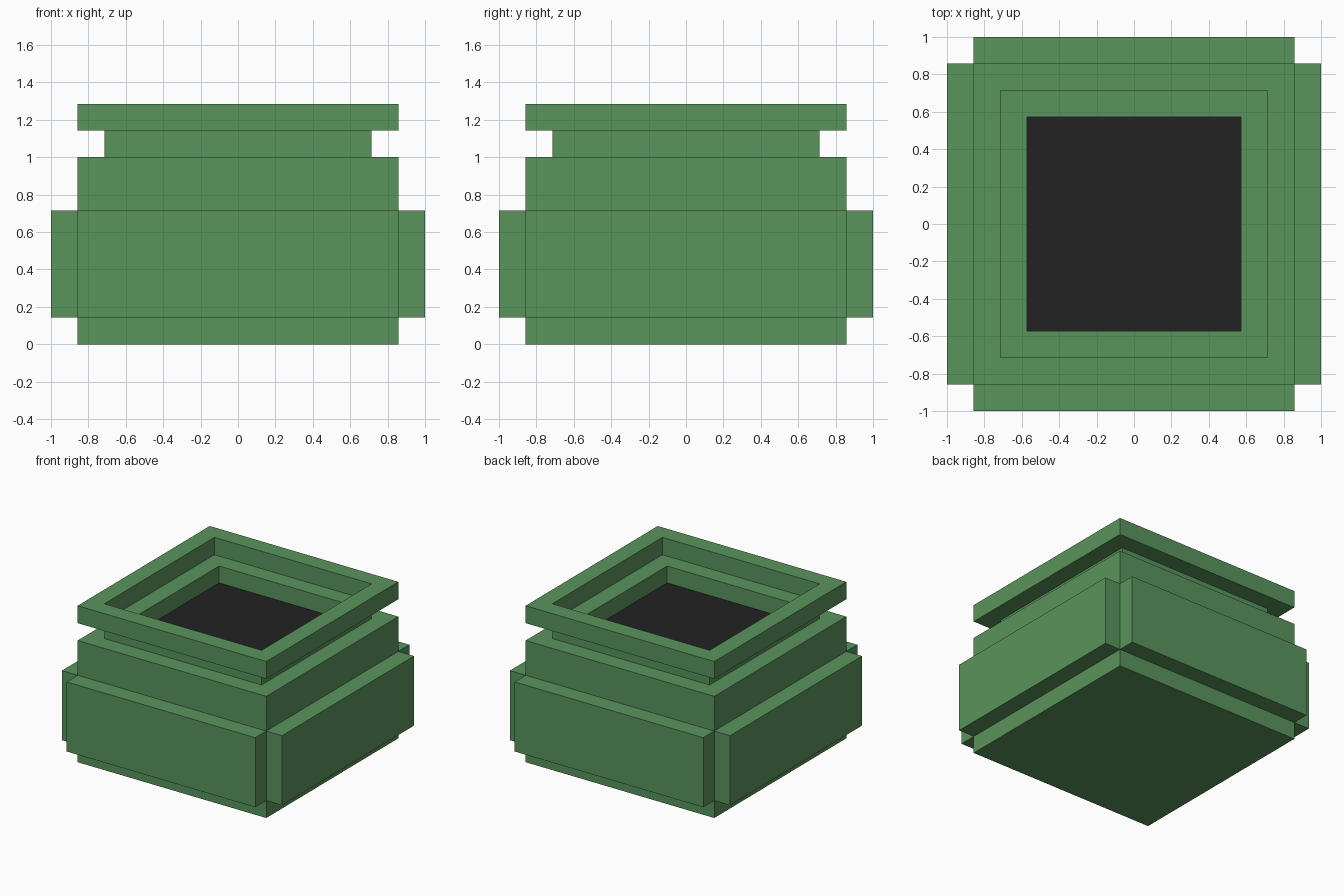
import bpy
import bmesh
from math import pi
from mathutils import Matrix, Vector

cube = bpy.data.objects.get("Cube")
if cube:
    bpy.data.objects.remove(cube, do_unlink=True)

U = 1 / 7  # module that every part is sized in


def make_material(name, rgb):
    mat = bpy.data.materials.new(name)
    mat.use_nodes = True
    mat.diffuse_color = (*rgb, 1)
    mat.node_tree.nodes["Principled BSDF"].inputs["Base Color"].default_value = (*rgb, 1)
    return mat


green = make_material("green", (0.102, 0.296, 0.107))
black = make_material("black", (0.016, 0.016, 0.016))


def finish(bm, name, mat):
    bmesh.ops.recalc_face_normals(bm, faces=bm.faces)
    mesh = bpy.data.meshes.new(name)
    bm.to_mesh(mesh)
    bm.free()
    mesh.materials.append(mat)
    obj = bpy.data.objects.new(name, mesh)
    bpy.context.collection.objects.link(obj)
    return obj


def box(name, low, high, mat, turn=0):
    """Box between two corners in modules, turned about the z axis."""
    low, high = Vector(low) * U, Vector(high) * U
    bm = bmesh.new()
    place = (Matrix.Rotation(turn, 4, "Z") @ Matrix.Translation((low + high) / 2)
             @ Matrix.Diagonal((*(high - low), 1)))
    bmesh.ops.create_cube(bm, size=1, matrix=place)
    return finish(bm, name, mat)


def square_frame(name, inner, outer, bottom, top, mat):
    """Hollow square frame, given by half widths and heights in modules."""
    bm = bmesh.new()
    profile = [(inner, bottom), (outer, bottom), (outer, top), (inner, top)]
    corners = [(1, 1), (-1, 1), (-1, -1), (1, -1)]
    rings = [[bm.verts.new((x * r * U, y * r * U, z * U)) for x, y in corners]
             for r, z in profile]
    for i in range(4):
        a, b = rings[i], rings[(i + 1) % 4]
        for j in range(4):
            k = (j + 1) % 4
            bm.faces.new((a[j], a[k], b[k], b[j]))
    return finish(bm, name, mat)


# Main body
box("body", (-6, -6, 0), (6, 6, 7), green)

# Raised panel on each side, leaving notched corners
for i, side in enumerate(("front", "left", "back", "right")):
    box(side + "_panel", (-6, -7, 1), (6, -6, 5), green, i * pi / 2)

# Stepped opening
square_frame("neck", 4, 5, 7, 8, green)
square_frame("rim", 5, 6, 8, 9, green)

# Dark floor inside the opening
box("opening_floor", (-4, -4, 7), (4, 4, 7.03), black)
